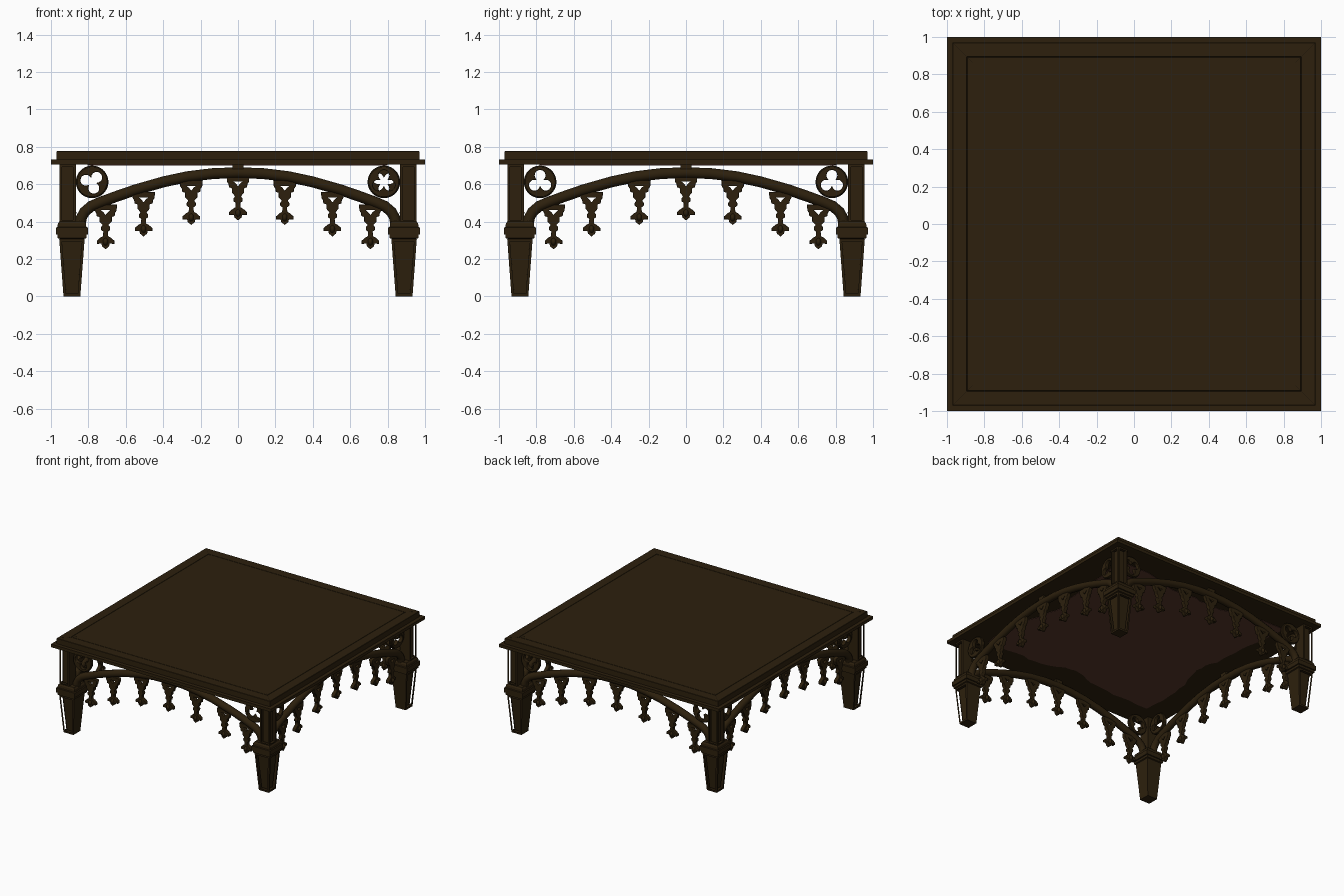
import bpy, bmesh, math, random
from mathutils import Matrix

if "Cube" in bpy.data.objects:
    bpy.data.objects.remove(bpy.data.objects["Cube"], do_unlink=True)
random.seed(4)


def material(name, rgb):
    m = bpy.data.materials.new(name)
    m.use_nodes = True
    m.diffuse_color = (*rgb, 1)
    m.node_tree.nodes["Principled BSDF"].inputs["Base Color"].default_value = (*rgb, 1)
    m.node_tree.nodes["Principled BSDF"].inputs["Roughness"].default_value = 0.8
    return m


WOOD = material("dark walnut", (0.026, 0.0145, 0.004))
SEAM = material("seam brown", (0.012, 0.007, 0.003))
UNDER = material("reddish underside", (0.1, 0.039, 0.025))


def add(name, mesh, mat, matrix=None, smooth=False):
    if not mesh.materials:
        mesh.materials.append(mat)
    ob = bpy.data.objects.new(name, mesh)
    bpy.context.collection.objects.link(ob)
    if matrix:
        ob.matrix_world = matrix
    if smooth:
        bpy.ops.object.select_all(action='DESELECT')
        ob.select_set(True)
        bpy.context.view_layer.objects.active = ob
        bpy.ops.object.shade_smooth_by_angle(angle=math.radians(40))
    return ob


def to_mesh(bm, name):
    me = bpy.data.meshes.new(name)
    bm.to_mesh(me)
    bm.free()
    return me


def curve_mesh(name, splines, extrude=0, bevel=0, flat=True, res=2):
    """Flat filled outlines with holes, or a round rail along a path."""
    cu = bpy.data.curves.new(name, 'CURVE')
    cu.dimensions = '2D' if flat else '3D'
    cu.fill_mode = 'BOTH' if flat else 'FULL'
    cu.extrude, cu.bevel_depth, cu.bevel_resolution = extrude, bevel, res
    cu.use_fill_caps = True
    for pts in splines:
        sp = cu.splines.new('POLY')
        sp.points.add(len(pts) - 1)
        for p, (x, y) in zip(sp.points, pts):
            p.co = (x, y, 0, 1)
        sp.use_cyclic_u = flat
    ob = bpy.data.objects.new(name, cu)
    bpy.context.collection.objects.link(ob)
    dg = bpy.context.evaluated_depsgraph_get()
    me = bpy.data.meshes.new_from_object(ob.evaluated_get(dg))
    bpy.data.objects.remove(ob, do_unlink=True)
    return me


def stack(bm, levels):
    """Square block with stepped half widths: (half width, height) pairs."""
    rings = [[bm.verts.new((sx * h, sy * h, z)) for sx, sy in ((-1, -1), (1, -1), (1, 1), (-1, 1))]
             for h, z in levels]
    bm.faces.new(rings[0][::-1])
    for a, b in zip(rings, rings[1:]):
        for i in range(4):
            j = (i + 1) % 4
            bm.faces.new((a[i], a[j], b[j], b[i]))
    top = bm.faces.new(rings[-1])
    bm.normal_update()
    return top


def panelled(name, levels, frame):
    """Shaft whose two outer sides (+x, +y) have open frames around recessed panels."""
    bm = bmesh.new()
    stack(bm, levels)
    sides = [f for f in bm.faces if max(f.normal.x, f.normal.y) > 0.5]
    bmesh.ops.inset_individual(bm, faces=sides, thickness=frame)
    for f in sides:
        n = f.normal.copy()
        part = bmesh.ops.split(bm, geom=[f])["geom"]
        verts = [v for v in part if isinstance(v, bmesh.types.BMVert)]
        bmesh.ops.translate(bm, verts=verts, vec=-n * frame)
    return to_mesh(bm, name)


# Table top: lip, upper band and a fine groove around the centre panel
bm = bmesh.new()
top = stack(bm, [(0.97, 0.704), (1.0, 0.706), (1.0, 0.731), (0.97, 0.731), (0.97, 0.774), (0.968, 0.776)])
for thick, depth in ((0.104, 0), (0.002, -0.004), (0.002, 0), (0.002, 0.004)):
    bmesh.ops.inset_region(bm, faces=[top], thickness=thick, depth=depth)
    bm.normal_update()
add("table_top", to_mesh(bm, "table_top"), WOOD)

# Mitre seams on the border of the top
for k in range(4):
    bm = bmesh.new()
    bmesh.ops.create_cube(bm, size=1, matrix=Matrix.Diagonal((0.145, 0.003, 0.002, 1)))
    m = Matrix.Rotation(math.radians(45 + 90 * k), 4, 'Z') @ Matrix.Translation((1.295, 0, 0.7755))
    add("mitre_seam", to_mesh(bm, "mitre_seam"), SEAM, m)

# Underside panel: square with drawn-in sides and an uneven edge
outline = []
for i in range(96):
    a = math.tau * i / 96
    r = 0.79 / max(abs(math.cos(a)), abs(math.sin(a))) - 0.08 * math.cos(2 * a) ** 2
    r += 0.018 * math.sin(9 * a) + random.uniform(-0.012, 0.012)
    outline.append((r * math.cos(a), r * math.sin(a)))
add("underside_panel", curve_mesh("underside_panel", [outline], extrude=0.002), UNDER,
    Matrix.Translation((0, 0, 0.703)))

# Corner legs, collars and posts, turned so the panels face outward
leg = panelled("leg", [(0.045, 0), (0.068, 0.308)], 0.02)
post = panelled("post", [(0.044, 0.395), (0.044, 0.705)], 0.02)
bm = bmesh.new()
stack(bm, [(0.060, 0.305), (0.077, 0.312), (0.077, 0.33), (0.085, 0.332), (0.085, 0.368),
           (0.077, 0.371), (0.075, 0.39), (0.066, 0.402)])
collar = to_mesh(bm, "collar")
for k in range(4):
    turn = Matrix.Rotation(k * math.pi / 2, 4, 'Z')
    for name, mesh, c in (("leg", leg, 0.888), ("collar", collar, 0.888), ("post", post, 0.911)):
        add(name, mesh, WOOD, turn @ Matrix.Translation((c, c, 0)))

# Arched rail: half path mirrored, round section
half = [(0.842, 0.385), (0.838, 0.42), (0.82, 0.452), (0.785, 0.482), (0.735, 0.503), (0.66, 0.531),
        (0.55, 0.569), (0.4, 0.612), (0.27, 0.640), (0.13, 0.657)]
path = [(-x, z) for x, z in half] + [(0, 0.661)] + half[::-1]
arch = curve_mesh("arch_rail", [path], bevel=0.029, flat=False, res=3)

# Hanging finial: mirrored outline with a pierced triangle
prof = [(0.058, 0.015), (0.056, -0.012), (0.047, -0.026), (0.046, -0.04), (0.03, -0.046),
        (0.03, -0.07), (0.012, -0.09), (0.022, -0.104), (0.021, -0.116), (0.009, -0.124),
        (0.011, -0.152), (0.026, -0.16), (0.044, -0.176), (0.044, -0.188), (0.02, -0.187), (0.016, -0.203)]
shape = prof + [(0, -0.216)] + [(-x, z) for x, z in prof[::-1]]
tri = [(-0.034, -0.008), (0.034, -0.008), (0.014, -0.024), (0, -0.042), (-0.014, -0.024)]
finial = curve_mesh("finial", [shape, tri], extrude=0.012, bevel=0.003, res=1)

# Raised leaf bud on the finial tip
bm = bmesh.new()
bmesh.ops.create_icosphere(bm, subdivisions=2, radius=1, matrix=Matrix.Diagonal((0.016, 0.032, 0.024, 1)))
bud = to_mesh(bm, "finial_bud")


# Round medallion pierced by a trefoil, with a moulded rim
def trefoil(a, d=0.035, r=0.032):
    a = (a + math.pi / 3) % (math.tau / 3) - math.pi / 3
    return d * math.cos(a) + math.sqrt(r * r - (d * math.sin(a)) ** 2)


angles = [math.tau * i / 48 for i in range(48)]
rim = [(0.078 * math.cos(a), 0.078 * math.sin(a)) for a in angles]
hole = [(trefoil(a) * math.cos(a), trefoil(a) * math.sin(a)) for a in angles]
medallion = curve_mesh("medallion", [rim, hole], extrude=0.012, bevel=0.003, res=1)
circle = [(0.075 * math.cos(a), 0.075 * math.sin(a)) for a in angles + [0]]
ring = curve_mesh("medallion_rim", [circle], bevel=0.012, flat=False, res=2)

bm = bmesh.new()
bmesh.ops.create_cube(bm, size=1, matrix=Matrix.Diagonal((0.06, 0.04, 0.03, 1)))
block = to_mesh(bm, "crown_block")

# The four sides; medallion turns are (left, right) as seen from outside
upright = Matrix.Rotation(math.pi / 2, 4, 'X')
turns = [(45, 90), (90, 90), (-90, 135), (90, 90)]
for k in range(4):
    side = Matrix.Rotation(k * math.pi / 2, 4, 'Z') @ Matrix.Translation((0, -0.895, 0))
    add("arch_rail", arch, WOOD, side @ upright, True)
    add("crown_block", block, WOOD, side @ Matrix.Translation((0, 0, 0.695)))
    for x, z in ((0, 0.626), (0.25, 0.602), (0.505, 0.54), (0.708, 0.472)):
        for s in ((-1, 1) if x else (1,)):
            place = side @ Matrix.Translation((s * x, 0, z))
            add("finial", finial, WOOD, place @ upright)
            add("finial_bud", bud, WOOD, place @ Matrix.Translation((0, 0, -0.18)), True)
    for s, turn in zip((-1, 1), turns[k]):
        place = side @ Matrix.Translation((s * 0.78, 0, 0.612)) @ upright
        place = place @ Matrix.Rotation(math.radians(turn), 4, 'Z')
        add("medallion", medallion, WOOD, place)
        add("medallion_rim", ring, WOOD, place, True)
